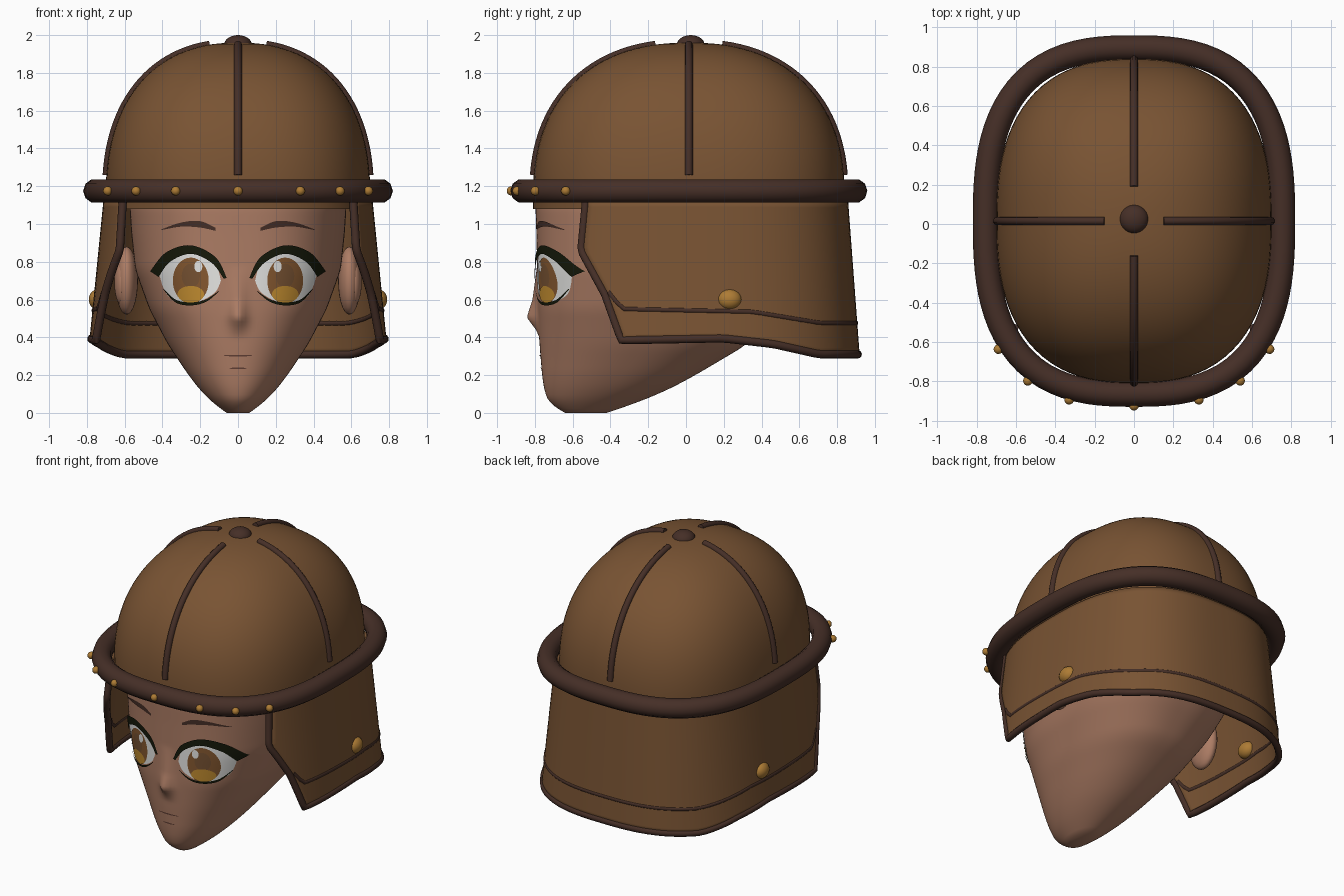
import bpy, bmesh, math
from mathutils import Vector

if "Cube" in bpy.data.objects:
    bpy.data.objects.remove(bpy.data.objects["Cube"], do_unlink=True)


def material(name, *rgb):
    m = bpy.data.materials.new(name)
    m.use_nodes = True
    m.diffuse_color = (*rgb, 1)
    m.node_tree.nodes["Principled BSDF"].inputs["Base Color"].default_value = (*rgb, 1)
    return m


LEATHER = material("leather brown", .19, .087, .033)
DARK = material("dark brown", .06, .028, .02)
GOLD = material("brass", .42, .2, .035)
SKIN = material("skin", .42, .205, .13)
LASH = material("lash black", .008, .01, .003)
WHITE = material("eye white", .8, .8, .78)
IRIS = material("iris brown", .24, .1, .03)
AMBER = material("iris amber", .55, .27, .03)
LIP = material("lip line", .12, .05, .035)


# Shared helpers
def finish(name, bm, mat, facing=None):
    if facing:
        for f in bm.faces:
            f.normal_update()
            if f.normal.dot(facing) < 0:
                f.normal_flip()
    else:
        bmesh.ops.recalc_face_normals(bm, faces=bm.faces)
    mesh = bpy.data.meshes.new(name)
    bm.to_mesh(mesh)
    bm.free()
    mesh.materials.append(mat)
    ob = bpy.data.objects.new(name, mesh)
    bpy.context.collection.objects.link(ob)
    bpy.ops.object.select_all(action='DESELECT')
    bpy.context.view_layer.objects.active = ob
    ob.select_set(True)
    bpy.ops.object.shade_smooth_by_angle(angle=math.radians(50))
    return ob


def loft(name, rows, mat, closed=False, caps=(False, False), facing=None):
    bm = bmesh.new()
    vs = [[bm.verts.new(p) for p in row] for row in rows]
    n = len(rows[0])
    for a, b in zip(vs, vs[1:]):
        for i in range(n if closed else n - 1):
            j = (i + 1) % n
            bm.faces.new((a[i], a[j], b[j], b[i]))
    for cap, ring in zip(caps, (vs[0], vs[-1])):
        if cap:
            bm.faces.new(ring)
    bmesh.ops.remove_doubles(bm, verts=bm.verts, dist=1e-5)
    return finish(name, bm, mat, facing)


def tube(name, points, radius, mat, cyclic=False):
    cu = bpy.data.curves.new(name, 'CURVE')
    cu.dimensions = '3D'
    cu.bevel_depth, cu.bevel_resolution, cu.use_fill_caps = radius, 3, True
    sp = cu.splines.new('POLY')
    sp.points.add(len(points) - 1)
    for p, co in zip(sp.points, points):
        p.co = (*co, 1)
    sp.use_cyclic_u = cyclic
    helper = bpy.data.objects.new(name + " path", cu)
    bpy.context.collection.objects.link(helper)
    bm = bmesh.new()
    bm.from_mesh(helper.evaluated_get(bpy.context.evaluated_depsgraph_get()).to_mesh())
    bpy.data.objects.remove(helper, do_unlink=True)
    return finish(name, bm, mat)


def ball(name, loc, size, mat):
    bm = bmesh.new()
    bmesh.ops.create_uvsphere(bm, u_segments=24, v_segments=14, radius=1)
    bmesh.ops.scale(bm, vec=size, verts=bm.verts)
    bmesh.ops.translate(bm, vec=loc, verts=bm.verts)
    return finish(name, bm, mat)


def table(rows, v):
    v = min(max(v, rows[0][0]), rows[-1][0])
    for p, q in zip(rows, rows[1:]):
        if v <= q[0]:
            t = (v - p[0]) / (q[0] - p[0])
            return [a + (b - a) * t for a, b in zip(p[1:], q[1:])]


def oval(a, b, n, phi):
    s, c = math.sin(phi), math.cos(phi)
    r = (abs(s / a) ** n + abs(c / b) ** n) ** (-1 / n)
    return r * s, r * c


CY = .015
TURN = [i * math.tau / 96 for i in range(96)]

# Dome: superelliptic in plan and profile
def dome(t):
    return math.cos(t) ** .87, 1.15 + .81 * math.sin(t) ** .87


levels = [(1, 1.08)] + [dome(i / 32 * 1.565) for i in range(33)]
rings = []
for s, z in levels:
    rings.append([(x * s, CY + y * s, z) for x, y in (oval(.7, .825, 2.5, p) for p in TURN)])
loft("helmet_dome", rings, LEATHER, True, (False, True))

# Four ribs and the crown button
for name, dx, dy in (("left", .7, 0), ("right", -.7, 0), ("front", 0, -.825), ("back", 0, .825)):
    arc = [dome(.1 + 1.3 * i / 24) for i in range(25)]
    tube(name + "_rib", [(dx * s, CY + dy * s, z) for s, z in arc], .021, DARK)
ball("crown_button", (0, .025, 1.95), (.073, .073, .05), DARK)

# Rolled rim with studs over the brow
rim = [oval(.755, .88, 2.7, p) for p in TURN]
tube("rolled_rim", [(x, CY + y, 1.175) for x, y in rim], .065, DARK, True)
for x in (-.69, -.54, -.33, 0, .33, .54, .69):
    y = CY - .94 * (1 - abs(x / .82) ** 2.7) ** (1 / 2.7)
    ball("rim_stud", (x, y, 1.175), (.024, .024, .024), GOLD)

# Flared neck guard
EDGE = [(.38, -.34), (.63, -.43), (.86, -.555), (1.12, -.53)]
HEM = [(-.34, .385), (.2, .395), (.46, .365), (.7, .31), (.92, .31)]
STITCH = [(-.41, .64), (-.34, .55), (.35, .535), (.7, .475), (.92, .475)]


def flare(z):
    t = (1.1 - z) / .8
    return .705 + .08 * t, .835 + .06 * t


def guard(phi, z):
    x, y = oval(*flare(z), 2.7, phi)
    return x, CY + y, z


def phi_at(y, z):
    a, b = flare(z)
    return math.atan2(a * (1 - abs((y - CY) / b) ** 2.7) ** (1 / 2.7), y - CY)


def guard_point(q, f):
    y = guard(q * phi_at(-.34, .38), .38)[1]
    z = 1.12 + (table(HEM, y)[0] - 1.12) * f
    return guard(q * phi_at(table(EDGE, z)[0], z), z)


def stitch_point(q):
    phi = q * phi_at(-.41, .6)
    return guard(phi, table(STITCH, guard(phi, .55)[1])[0])


across = [i / 40 - 1 for i in range(81)]
down = [i / 24 for i in range(25)]
skirt = loft("neck_guard", [[guard_point(q, f) for q in across] for f in down], LEATHER)
mod = skirt.modifiers.new("thickness", 'SOLIDIFY')
mod.thickness, mod.offset = .02, 0
trim = [guard_point(-1, f) for f in down] + [guard_point(q, 1) for q in across[1:-1]]
tube("guard_trim", trim + [guard_point(1, f) for f in reversed(down)], .022, DARK)
tube("guard_piping", [stitch_point(q) for q in across], .015, DARK)
for side in (-1, 1):
    ball("guard_rivet", (side * .74, .23, .6), (.05, .065, .055), GOLD)

# Head: height, front, back, half width, roundness
HEAD = [(0, -.64, -.42, .06, 2), (.05, -.725, -.27, .13, 2), (.12, -.75, -.1, .2, 2.1),
        (.2, -.762, .05, .262, 2.2), (.36, -.775, .32, .37, 2.3), (.55, -.785, .5, .47, 2.5),
        (.76, -.788, .66, .545, 2.5), (.95, -.792, .72, .565, 2.5), (1.1, -.797, .74, .575, 2.5),
        (1.35, -.72, .66, .5, 2.5)]
NOSE = [(.4, 0), (.44, .25), (.505, 1), (.6, .45), (.78, 0)]


def section(z):
    cols = zip(*(table(HEAD, z + d * min(z, .03)) for d in (-1, -.5, 0, .5, 1)))
    front, back, w, n = (sum(c) / 5 for c in cols)
    return (front + back) / 2, (back - front) / 2, w, n


def nose(x, z):
    return .06 * math.exp(-(x / .045) ** 2) * table(NOSE, z)[0]


def face_y(x, z):
    cy, b, a, n = section(z)
    return cy - b * (1 - min(abs(x / a), 1) ** n) ** (1 / n) - nose(x, z)


rings = []
for i in range(71):
    z = 1.35 * i / 70
    cy, b, a, n = section(z)
    ring = [oval(a, b, n, k * math.tau / 192) for k in range(192)]
    rings.append([(x, cy + y - (nose(x, z) if y < 0 else 0), z) for x, y in ring])
loft("head", rings, SKIN, True, (True, True))


# Face details: thin plates laid over the face between two outlines
def smooth(pts, n=8):
    p = [Vector(v) for v in pts]
    p = [p[0]] + p + [p[-1]]
    out = [p[1]]
    for a, b, c, d in zip(p, p[1:], p[2:], p[3:]):
        for k in range(1, n + 1):
            t = k / n
            out.append(b + (c - a) * (t / 2) + (a * 2 - b * 5 + c * 4 - d) * (t * t / 2)
                       + (b * 3 - a - c * 3 + d) * (t ** 3 / 2))
    return out


def plate(name, upper, lower, lift, mat, side):
    rows = []
    for k in range(9):
        pts = [u.lerp(v, k / 8) for u, v in zip(upper, lower)]
        rows.append([(side * p.x, face_y(p.x, p.y) - lift, p.y) for p in pts])
    loft(name, rows, mat, facing=Vector((0, -1, 0)))


def ellipse(x, z, rx, rz):
    arc = [i * math.pi / 24 for i in range(25)]
    return [[Vector((x + rx * math.cos(t), z + s * rz * math.sin(t))) for t in arc] for s in (1, -1)]


def band(*pts):
    return [smooth([(x, z + s * h) for x, z, h in pts]) for s in (.5, -.5)]


for side in (-1, 1):
    plate("eye_white", smooth([(.09, .7), (.13, .81), (.25, .865), (.37, .82), (.42, .74)]),
          smooth([(.09, .7), (.13, .63), (.25, .58), (.37, .62), (.42, .74)]), .004, WHITE, side)
    plate("iris", *ellipse(.25, .7, .095, .122), .007, IRIS, side)
    plate("pupil", *ellipse(.25, .725, .048, .065), .009, LEATHER, side)
    plate("iris_glow", *ellipse(.25, .628, .07, .044), .011, AMBER, side)
    plate("eye_highlight", *ellipse(.21, .775, .021, .03), .013, WHITE, side)
    plate("upper_lash", smooth([(.06, .715), (.12, .825), (.25, .887), (.38, .85), (.465, .75)]),
          smooth([(.075, .71), (.14, .795), (.25, .842), (.36, .8), (.42, .72)]), .015, LASH, side)
    plate("lower_lash", *band((.1, .645, .004), (.17, .594, .013), (.25, .577, .016),
                              (.33, .592, .015), (.395, .655, .005)), .014, LASH, side)
    plate("eyebrow", *band((.405, .97, .004), (.3, .997, .022), (.2, .998, .034),
                           (.12, .972, .016)), .005, DARK, side)
    # Ear with a raised inner fold
    ball("ear", (side * .59, -.02, .7), (.06, .12, .18), SKIN)
    ball("ear_fold", (side * .615, -.05, .69), (.04, .075, .12), SKIN)

plate("mouth", *band((-.075, .303, .004), (0, .303, .009), (.075, .303, .004)), .004, LIP, 1)
plate("lower_lip", *band((-.045, .236, .004), (0, .236, .009), (.045, .236, .004)), .004, LIP, 1)
